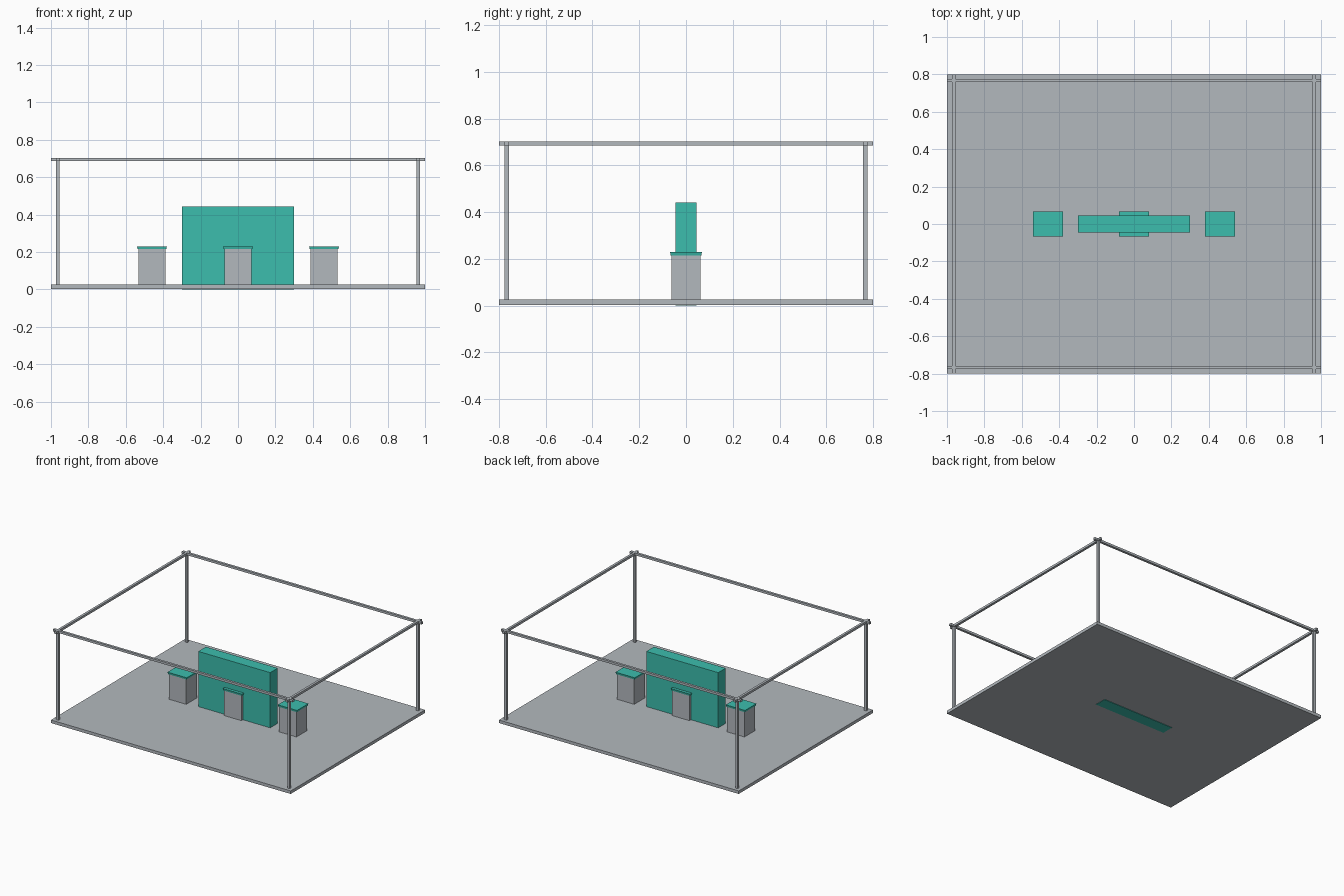
import bpy
import bmesh

cube = bpy.data.objects.get("Cube")
if cube:
    bpy.data.objects.remove(cube, do_unlink=True)


def material(name, rgb):
    m = bpy.data.materials.new(name)
    m.use_nodes = True
    m.diffuse_color = (*rgb, 1)
    m.node_tree.nodes["Principled BSDF"].inputs["Base Color"].default_value = (*rgb, 1)
    return m


grey = material("light grey", (0.45, 0.485, 0.515))
teal = material("teal", (0.045, 0.51, 0.42))


def box(name, low, high, mat, taper=1.0):
    """Box between two corners; taper scales its bottom face."""
    centre = [(a + b) / 2 for a, b in zip(low, high)]
    size = [b - a for a, b in zip(low, high)]
    bm = bmesh.new()
    bmesh.ops.create_cube(bm, size=1)
    for v in bm.verts:
        k = taper if v.co.z < 0 else 1
        v.co.x *= size[0] * k
        v.co.y *= size[1] * k
        v.co.z *= size[2]
    mesh = bpy.data.meshes.new(name)
    bm.to_mesh(mesh)
    bm.free()
    mesh.materials.append(mat)
    ob = bpy.data.objects.new(name, mesh)
    ob.location = centre
    bpy.context.collection.objects.link(ob)
    return ob


HALF_X, HALF_Y = 1.0, 0.8
FLOOR_LOW, FLOOR_TOP = 0.003, 0.026
RAIL_LOW, RAIL_TOP = 0.685, 0.702
POST_X, POST_Y, R = 0.964, 0.767, 0.009

# Floor and central wall, which passes just through the floor
box("floor", (-HALF_X, -HALF_Y, FLOOR_LOW), (HALF_X, HALF_Y, FLOOR_TOP), grey)
box("display_wall", (-0.3, -0.045, 0), (0.3, 0.045, 0.442), teal)

# Counters with overhanging tops
for name, x in (("right", -0.46), ("middle", 0), ("left", 0.46)):
    box(name + "_counter", (x - 0.072, -0.063, FLOOR_TOP), (x + 0.072, 0.063, 0.217), grey)
    box(name + "_counter_top", (x - 0.08, -0.068, 0.215), (x + 0.08, 0.068, 0.23), teal, 0.96)

# Open frame: corner posts and crossing rails with projecting ends
for side, sx in (("right", -1), ("left", 1)):
    x = sx * POST_X
    box(side + "_rail", (x - R, -HALF_Y, RAIL_LOW), (x + R, HALF_Y, RAIL_TOP), grey)
    for end, sy in (("front", -1), ("back", 1)):
        y = sy * POST_Y
        box(f"{end}_{side}_post", (x - R, y - R, FLOOR_TOP), (x + R, y + R, RAIL_TOP), grey)
for end, sy in (("front", -1), ("back", 1)):
    y = sy * POST_Y
    box(end + "_rail", (-HALF_X, y - R, RAIL_LOW), (HALF_X, y + R, RAIL_TOP), grey)
